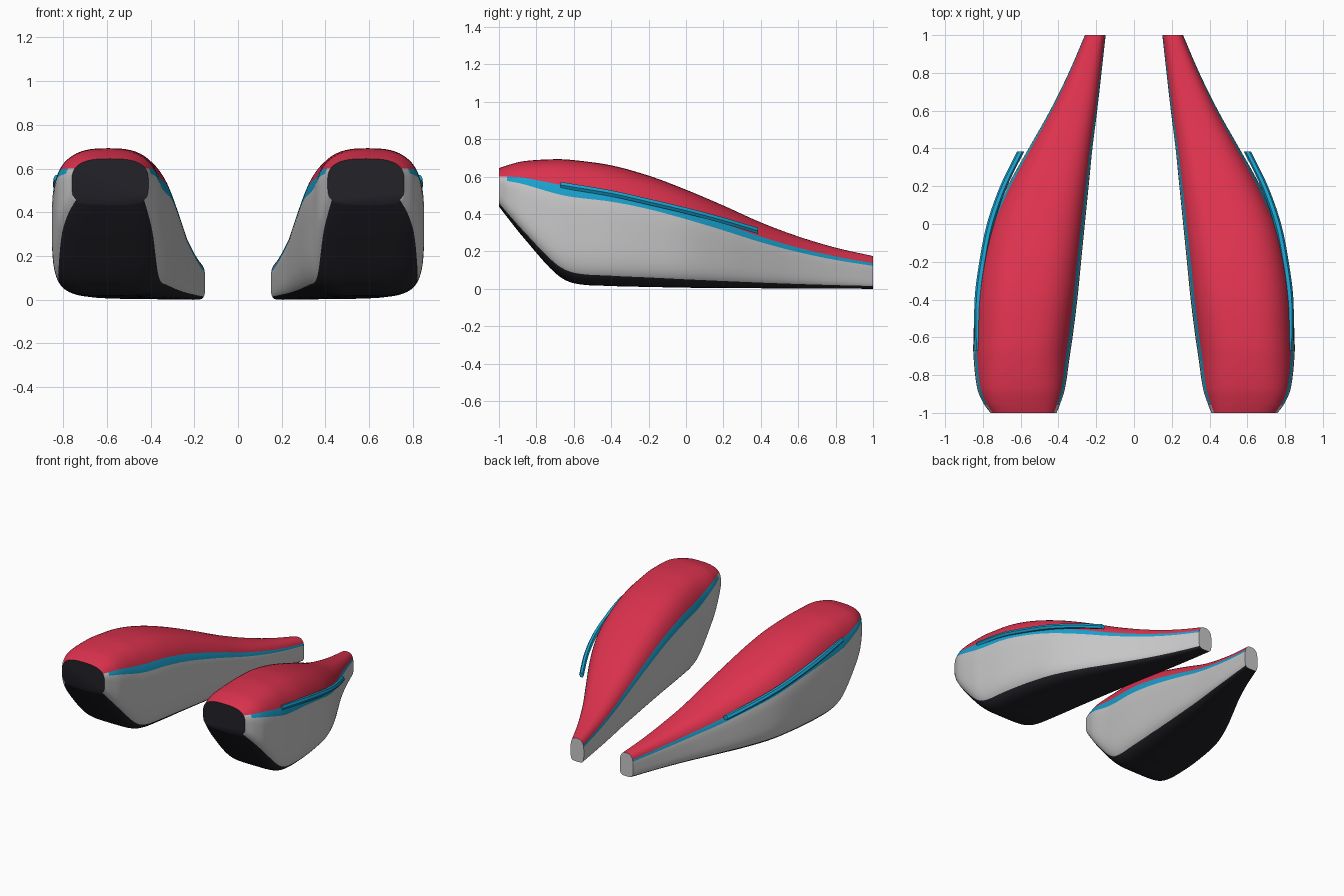
import bpy, bmesh, math

cube = bpy.data.objects.get("Cube")
if cube:
    bpy.data.objects.remove(cube, do_unlink=True)


def material(name, rgb):
    m = bpy.data.materials.new(name)
    m.use_nodes = True
    m.diffuse_color = (*rgb, 1)
    m.node_tree.nodes["Principled BSDF"].inputs["Base Color"].default_value = (*rgb, 1)
    return m


red = material("red", (0.72, 0.032, 0.075))
blue = material("blue", (0.01, 0.36, 0.62))
grey = material("light grey", (0.58, 0.58, 0.59))
dark = material("charcoal", (0.016, 0.016, 0.022))
RED, BLUE, GREY, DARK = range(4)

# Body stations: y, inner x, outer x, bottom z, top z
STATIONS = [
    (-1.0, 0.41, 0.76, 0.44, 0.645),
    (-0.95, 0.39, 0.797, 0.375, 0.662),
    (-0.87, 0.365, 0.83, 0.275, 0.682),
    (-0.7, 0.34, 0.85, 0.085, 0.693),
    (-0.6, 0.325, 0.85, 0.03, 0.688),
    (-0.4, 0.3, 0.84, 0.015, 0.66),
    (-0.2, 0.28, 0.81, 0.01, 0.605),
    (0.0, 0.26, 0.76, 0.006, 0.53),
    (0.2, 0.24, 0.67, 0.004, 0.445),
    (0.4, 0.22, 0.558, 0.003, 0.355),
    (0.6, 0.195, 0.445, 0.002, 0.28),
    (0.8, 0.172, 0.346, 0.001, 0.22),
    (1.0, 0.15, 0.26, 0.0, 0.175),
]
# Trim rail path: x, y, z
RAIL = [
    (0.825, -0.67, 0.555),
    (0.825, -0.4, 0.51),
    (0.8, -0.2, 0.465),
    (0.76, 0.0, 0.418),
    (0.69, 0.2, 0.365),
    (0.6, 0.385, 0.31),
]


def resample(rows, key, steps):
    """Smooth cubic interpolation through rows, ordered along column key."""
    def slope(i, c):
        a, b = rows[max(i - 1, 0)], rows[min(i + 1, len(rows) - 1)]
        return (b[c] - a[c]) / (b[key] - a[key])

    out = []
    for i in range(len(rows) - 1):
        p, q = rows[i], rows[i + 1]
        h = q[key] - p[key]
        for s in range(steps):
            t = s / steps
            out.append([
                p[c] * (1 + 2 * t) * (1 - t) ** 2 + q[c] * t * t * (3 - 2 * t)
                + h * (slope(i, c) * t * (1 - t) ** 2 - slope(i + 1, c) * t * t * (1 - t))
                for c in range(len(p))])
    return out + [list(rows[-1])]


def loft(name, rings, mats, paint, caps):
    """Skin rings of points; paint(column, y) gives each face its material."""
    bm = bmesh.new()
    loops = [[bm.verts.new(p) for p in ring] for ring in rings]
    n = len(loops[0])
    for a, b in zip(loops, loops[1:]):
        for j in range(n):
            k = (j + 1) % n
            f = bm.faces.new((a[j], a[k], b[k], b[j]))
            f.material_index = paint(j, f.calc_center_median().y)
    for loop, index in zip((loops[0], loops[-1]), caps):
        bm.faces.new(loop).material_index = index
    bmesh.ops.recalc_face_normals(bm, faces=bm.faces[:])
    mesh = bpy.data.meshes.new(name)
    bm.to_mesh(mesh)
    bm.free()
    for m in mats:
        mesh.materials.append(m)
    obj = bpy.data.objects.new(name, mesh)
    bpy.context.collection.objects.link(obj)
    bpy.ops.object.select_all(action="DESELECT")
    obj.select_set(True)
    bpy.context.view_layer.objects.active = obj
    bpy.ops.object.shade_smooth_by_angle(angle=math.radians(40))
    return obj


# Section angles split so that colour borders fall on edges
BANDS = [(-90, -40.6, DARK, 9), (-40.6, 16, GREY, 12), (16, 27, BLUE, 3), (27, 90, RED, 12)]
half, colours = [], []
for start, end, colour, count in BANDS:
    for i in range(count):
        half.append(start + (end - start) * i / count)
        colours.append(colour)
angles = half + [90] + [180 - a for a in reversed(half[1:])]
colours += colours[::-1]


def section(row, side):
    y, inner, outer, low, high = row
    ring = []
    for a in angles:
        c, s = math.cos(math.radians(a)), math.sin(math.radians(a))
        power = 2 / (4.6 if s < 0 else 2.8)
        u = math.copysign(abs(c) ** power, c)
        v = math.copysign(abs(s) ** power, s)
        ring.append((side * ((inner + outer) + u * (outer - inner)) / 2, y,
                     ((low + high) + v * (high - low)) / 2))
    return ring


def body_paint(column, y):
    colour = colours[column]
    return GREY if colour == BLUE and y < -0.955 else colour


def rail_ring(p, side, radius=0.019):
    return [(side * (p[0] + radius * math.cos(k * math.pi / 3)), p[1],
             p[2] + radius * math.sin(k * math.pi / 3)) for k in range(6)]


# Mirrored pair of pods with outer trim rails
for label, side in (("left", 1), ("right", -1)):
    loft(label + "_pod", [section(r, side) for r in resample(STATIONS, 0, 6)],
         (red, blue, grey, dark), body_paint, (DARK, GREY))
    loft(label + "_trim_rail", [rail_ring(p, side) for p in resample(RAIL, 1, 5)],
         (blue,), lambda column, y: 0, (0, 0))
